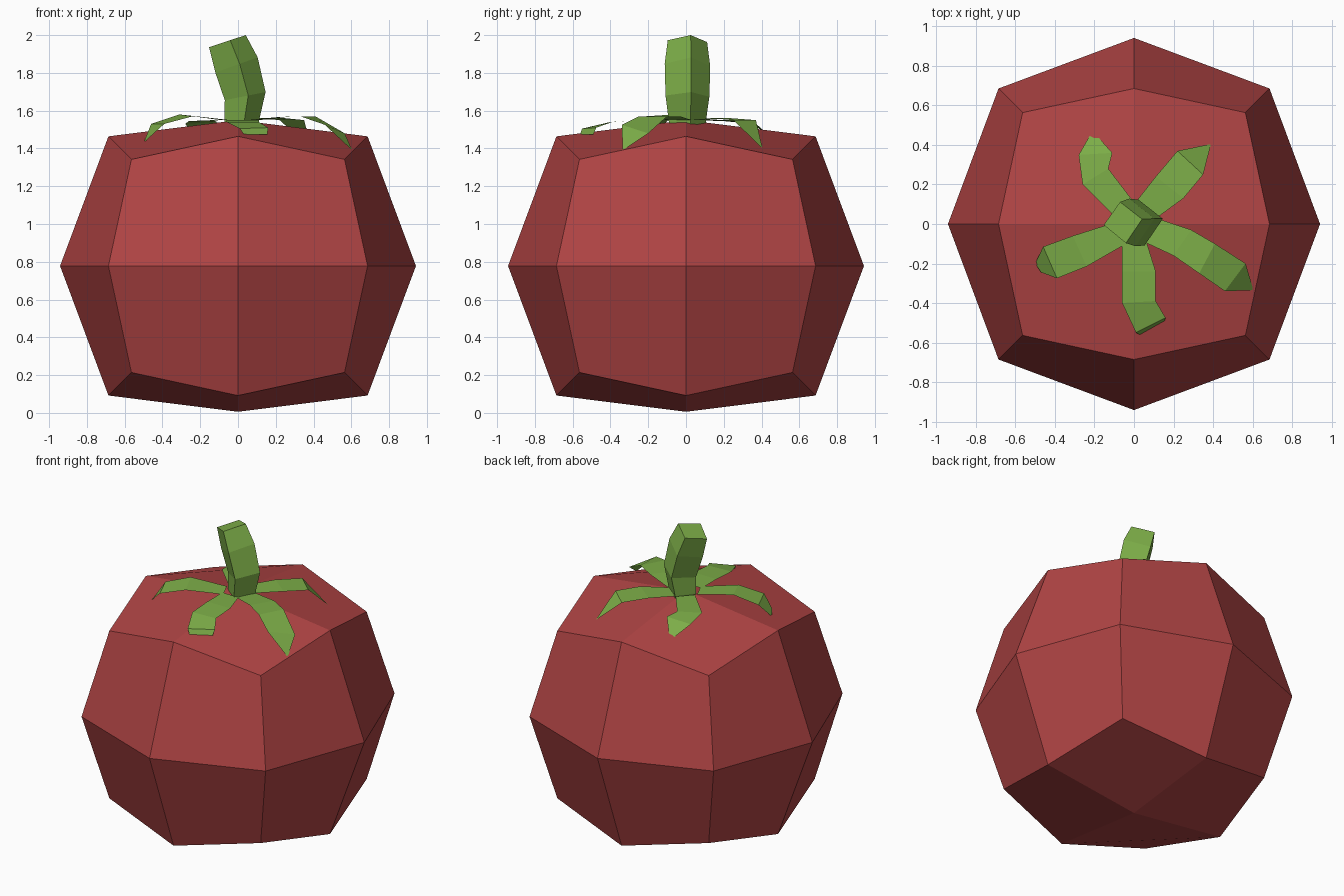
import bpy, bmesh


def material(name, rgb):
    m = bpy.data.materials.new(name)
    m.diffuse_color = (*rgb, 1)
    return m


RED = material("tomato red", (0.434, 0.058, 0.058))
GREEN = material("leaf green", (0.205, 0.423, 0.065))


def make_object(name, bm, mat):
    me = bpy.data.meshes.new(name)
    bm.to_mesh(me)
    bm.free()
    me.materials.append(mat)
    ob = bpy.data.objects.new(name, me)
    bpy.context.collection.objects.link(ob)
    return ob


# Fruit body: cube split once, rounded by vertex type (face, edge, corner)
bm = bmesh.new()
bmesh.ops.create_cube(bm, size=2)
bmesh.ops.subdivide_edges(bm, edges=bm.edges[:], cuts=1, use_grid_fill=True)
for v in bm.verts:
    kind = sum(abs(c) > 0.5 for c in v.co)
    v.co *= {1: 0.942, 2: 0.686, 3: 0.564}[kind]
    if kind == 1 and abs(v.co.z) > 0.5:
        v.co.z *= 0.772 / 0.942
    v.co.z += 0.778
bmesh.ops.recalc_face_normals(bm, faces=bm.faces)
make_object("fruit_body", bm, RED)

# Stem: four-sided rings (centre x, centre z, width scale, slope along x)
SQUARE = [(-0.1, -0.01), (0.015, -0.105), (0.1, 0.02), (-0.015, 0.11)]
bm = bmesh.new()
rings = []
for cx, cz, w, slope in [(0.02, 1.51, 0.9, 0), (0.02, 1.55, 0.92, 0),
                         (0.038, 1.677, 1.08, 0.2), (-0.008, 1.842, 1.12, 0.36),
                         (-0.056, 1.968, 0.97, 0.33)]:
    rings.append([bm.verts.new((cx + w * x, 0.005 + w * y, cz + slope * w * x))
                  for x, y in SQUARE])
for a, b in zip(rings, rings[1:]):
    for i in range(4):
        j = (i + 1) % 4
        bm.faces.new((a[i], a[j], b[j], b[i]))
bm.faces.new(rings[-1])
bm.faces.new(rings[0][::-1])
bmesh.ops.recalc_face_normals(bm, faces=bm.faces)
make_object("stem", bm, GREEN)


# Sepals: bent strips, each row is a left and a right edge point
def sepal(name, rows):
    bm = bmesh.new()
    pairs = [(bm.verts.new(r[:3]), bm.verts.new(r[3:])) for r in rows]
    for (a, b), (c, d) in zip(pairs, pairs[1:]):
        bm.faces.new((a, b, d, c))
    bmesh.ops.remove_doubles(bm, verts=bm.verts, dist=0.001)
    for f in bm.faces:
        f.normal_update()
        if f.normal.z < 0:
            f.normal_flip()
    make_object(name, bm, GREEN)


sepal("sepal_back_right", [
    (0.0, 0.10, 1.55, 0.10, 0.02, 1.55),
    (0.11, 0.24, 1.56, 0.25, 0.13, 1.56),
    (0.22, 0.37, 1.55, 0.35, 0.25, 1.55),
    (0.39, 0.405, 1.40, 0.39, 0.405, 1.40)])
sepal("sepal_front_right", [
    (0.11, 0.03, 1.55, 0.05, -0.09, 1.55),
    (0.29, -0.03, 1.57, 0.20, -0.16, 1.565),
    (0.41, -0.10, 1.57, 0.33, -0.25, 1.57),
    (0.565, -0.20, 1.48, 0.46, -0.34, 1.525),
    (0.605, -0.335, 1.39, 0.605, -0.335, 1.39)])
sepal("sepal_front", [
    (0.06, -0.08, 1.55, -0.06, -0.08, 1.55),
    (0.11, -0.24, 1.55, -0.06, -0.24, 1.55),
    (0.11, -0.39, 1.54, -0.06, -0.40, 1.54),
    (0.16, -0.475, 1.51, 0.01, -0.55, 1.505),
    (0.155, -0.49, 1.475, 0.03, -0.56, 1.475)])
sepal("sepal_left", [
    (-0.04, -0.10, 1.55, -0.09, 0.01, 1.55),
    (-0.24, -0.215, 1.57, -0.31, -0.06, 1.58),
    (-0.39, -0.275, 1.53, -0.46, -0.115, 1.53),
    (-0.47, -0.245, 1.46, -0.50, -0.20, 1.43)])
sepal("sepal_back_left", [
    (-0.08, 0.02, 1.55, 0.0, 0.11, 1.55),
    (-0.26, 0.20, 1.545, -0.13, 0.28, 1.55),
    (-0.28, 0.35, 1.53, -0.11, 0.36, 1.54),
    (-0.22, 0.455, 1.46, -0.19, 0.45, 1.46)])
